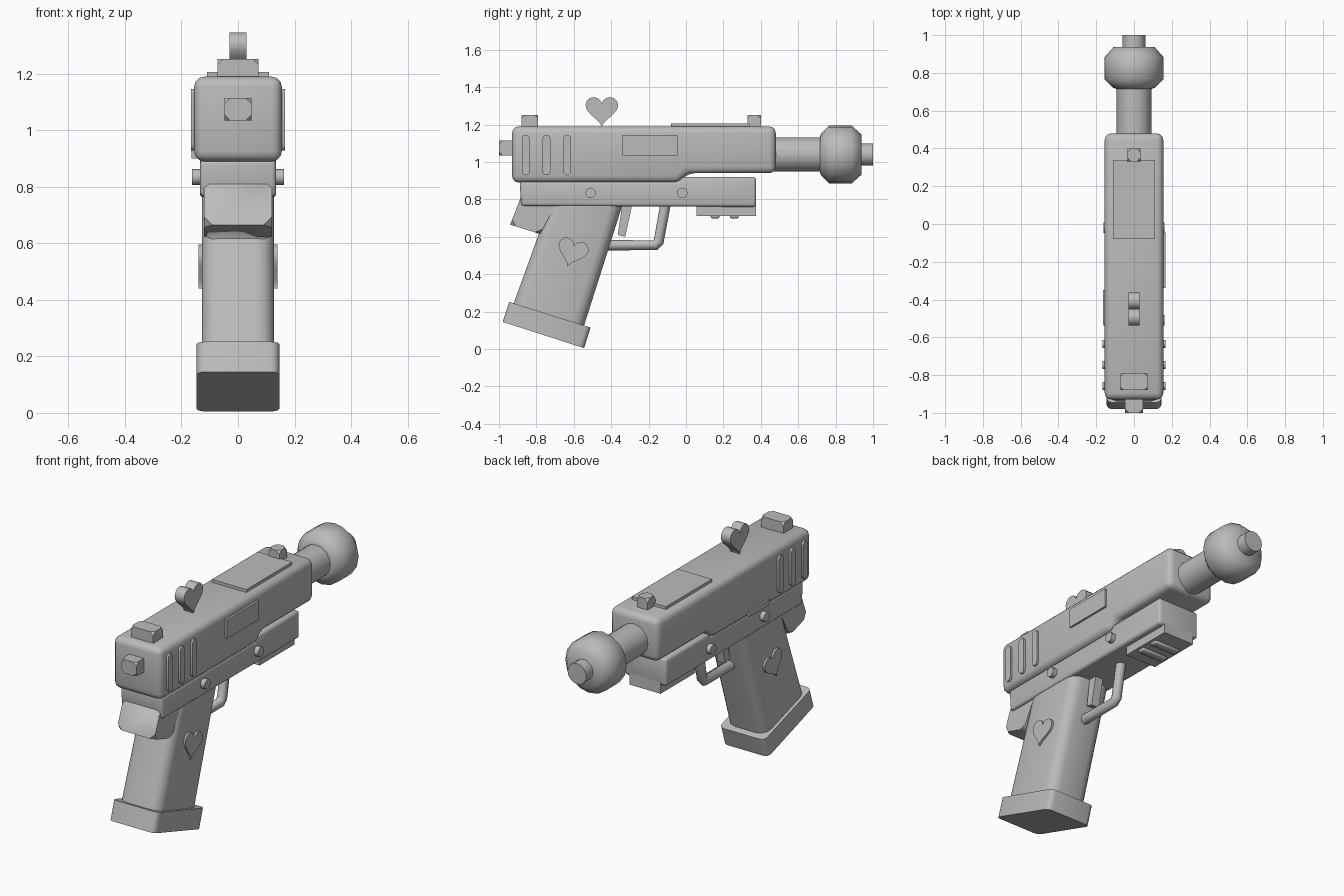
import bpy, bmesh, math
from mathutils import Vector, Matrix

old = bpy.data.objects.get("Cube")
if old:
    bpy.data.objects.remove(old, do_unlink=True)

grey = bpy.data.materials.new("plain grey")
grey.use_nodes = True
grey.diffuse_color = (0.5, 0.5, 0.5, 1)
grey.node_tree.nodes["Principled BSDF"].inputs["Base Color"].default_value = (0.5, 0.5, 0.5, 1)


def finish(bm, name, angle=50):
    bmesh.ops.recalc_face_normals(bm, faces=bm.faces)
    mesh = bpy.data.meshes.new(name)
    bm.to_mesh(mesh)
    bm.free()
    mesh.materials.append(grey)
    ob = bpy.data.objects.new(name, mesh)
    bpy.context.collection.objects.link(ob)
    bpy.ops.object.select_all(action='DESELECT')
    ob.select_set(True)
    bpy.context.view_layer.objects.active = ob
    bpy.ops.object.shade_smooth_by_angle(angle=math.radians(angle))
    return ob


def prism(name, profile, x0, x1, bevel=0, mode="all", along=None, segments=3):
    """Side outline (y, z) extruded across x, with optional rounding."""
    bm = bmesh.new()
    face = bm.faces.new([bm.verts.new((x0, y, z)) for y, z in profile])
    ext = bmesh.ops.extrude_face_region(bm, geom=[face])
    new = [v for v in ext["geom"] if isinstance(v, bmesh.types.BMVert)]
    bmesh.ops.translate(bm, verts=new, vec=(x1 - x0, 0, 0))
    bmesh.ops.recalc_face_normals(bm, faces=bm.faces)
    if bevel and mode == "corners":
        bmesh.ops.bevel(bm, geom=bm.verts[:], offset=bevel, segments=1, affect='VERTICES')
    elif bevel:
        edges = bm.edges[:]
        if along:
            d = Vector((0, *along)).normalized()
            edges = [e for e in edges
                     if abs((e.verts[1].co - e.verts[0].co).normalized().dot(d)) > 0.95]
        bmesh.ops.bevel(bm, geom=edges, offset=bevel, segments=segments,
                        profile=0.5, affect='EDGES', clamp_overlap=True)
    return finish(bm, name)


def box(name, x0, x1, y0, y1, z0, z1, bevel=0, mode="all", segments=2):
    return prism(name, [(y0, z0), (y1, z0), (y1, z1), (y0, z1)], x0, x1, bevel, mode,
                 segments=segments)


def lathe(name, profile, z, sides=16):
    """Rings of (y, radius) around the barrel axis."""
    bm = bmesh.new()
    rings = []
    for y, r in profile:
        rings.append([bm.verts.new((r * math.cos(2 * math.pi * i / sides), y,
                                    z + r * math.sin(2 * math.pi * i / sides)))
                      for i in range(sides)])
    for a, b in zip(rings, rings[1:]):
        for i in range(sides):
            j = (i + 1) % sides
            bm.faces.new((a[i], a[j], b[j], b[i]))
    bm.faces.new(rings[0])
    bm.faces.new(rings[-1])
    return finish(bm, name, 60)


def heart(name, cy, cz, size, x0, x1, tilt=0, bevel=0.01):
    pts = []
    for i in range(28):
        t = 2 * math.pi * i / 28
        u = 16 * math.sin(t) ** 3 / 32
        v = (13 * math.cos(t) - 5 * math.cos(2 * t) - 2 * math.cos(3 * t)
             - math.cos(4 * t) + 2.5) / 32
        c, s = math.cos(tilt), math.sin(tilt)
        pts.append((cy + size * (u * c - v * s), cz + size * (u * s + v * c)))
    return prism(name, pts, x0, x1)


def pin(name, y, z, radius, half):
    bm = bmesh.new()
    bmesh.ops.create_cone(bm, cap_ends=True, segments=12, radius1=radius, radius2=radius,
                          depth=2 * half, matrix=Matrix.Rotation(math.pi / 2, 4, 'Y'))
    bmesh.ops.translate(bm, verts=bm.verts, vec=(0, y, z))
    return finish(bm, name)


# Upper body and sights
prism("slide", [(-0.93, 0.89), (-0.04, 0.89), (0.01, 0.94), (0.48, 0.94), (0.48, 1.19),
                (-0.93, 1.19)], -0.155, 0.155, 0.045)
box("top_plate", -0.11, 0.11, -0.08, 0.34, 1.17, 1.207)
box("rear_sight", -0.072, 0.072, -0.88, -0.79, 1.17, 1.252, 0.02, "corners")
box("front_sight", -0.034, 0.034, 0.33, 0.4, 1.17, 1.252, 0.02, "corners")
box("rear_knob", -0.047, 0.047, -1.0, -0.9, 1.035, 1.115, 0.02, "corners")
box("side_port", 0.13, 0.167, -0.34, -0.045, 1.035, 1.145)
box("side_lever", -0.165, -0.13, -0.53, -0.35, 0.9, 0.932)
heart("top_heart", -0.45, 1.268, 0.175, -0.03, 0.03)

# Raised grip ribs on both sides
for side, s in (("left", 1), ("right", -1)):
    for i in range(3):
        y = -0.857 + i * 0.111
        outline = [(y + 0.021 * math.cos(a), z + 0.021 * math.sin(a))
                   for z, start in ((1.125, 0), (0.95, math.pi))
                   for a in [start + math.pi * k / 6 for k in range(7)]]
        prism(f"{side}_rib_{i + 1}", outline, s * 0.13, s * 0.167)

# Barrel, bulb and tip
lathe("barrel", [(0.44, 0.092), (0.74, 0.092)], 1.04)
lathe("muzzle_bulb", [(0.716, 0.095), (0.722, 0.112), (0.765, 0.155), (0.885, 0.155),
                      (0.938, 0.108)], 1.04)
lathe("muzzle_tip", [(0.92, 0.06), (1.0, 0.06)], 1.04)

# Lower frame
prism("frame", [(-0.88, 0.765), (0.375, 0.76), (0.375, 0.92), (-0.02, 0.92), (-0.04, 0.895),
                (-0.89, 0.895)], -0.135, 0.135, 0.03)
box("rail_block", -0.1, 0.1, 0.055, 0.375, 0.712, 0.78)
for i in range(2):
    y = 0.155 + i * 0.103
    box(f"rail_rib_{i + 1}", -0.085, 0.085, y - 0.024, y + 0.024, 0.698, 0.73, 0.01)
for name, y in (("rear_pin", -0.51), ("front_pin", -0.02)):
    pin(name, y, 0.835, 0.028, 0.162)
prism("rear_tang", [(-0.88, 0.82), (-0.94, 0.665), (-0.78, 0.615), (-0.68, 0.8)],
      -0.12, 0.12, 0.03, "corners")

# Handle
lean = (0.21, 0.62)
prism("handle", [(-0.72, 0.8), (-0.33, 0.8), (-0.55, 0.11), (-0.93, 0.22)],
      -0.128, 0.128, 0.06, along=lean)
prism("handle_base", [(-0.945, 0.252), (-0.51, 0.115), (-0.545, 0.005), (-0.98, 0.145)],
      -0.146, 0.146, 0.03, along=lean)
heart("handle_heart", -0.611, 0.512, 0.165, -0.14, 0.14, -0.3)

# Trigger and guard
prism("trigger", [(-0.34, 0.78), (-0.29, 0.76), (-0.325, 0.6), (-0.365, 0.61)], -0.025, 0.025)
curve = bpy.data.curves.new("guard_path", 'CURVE')
curve.dimensions = '3D'
curve.bevel_depth = 0.028
curve.bevel_resolution = 2
curve.use_fill_caps = True
spline = curve.splines.new('POLY')
path = [(-0.105, 0.8), (-0.146, 0.575), (-0.165, 0.555), (-0.45, 0.555)]
spline.points.add(len(path) - 1)
for p, (y, z) in zip(spline.points, path):
    p.co = (0, y, z, 1)
guard = bpy.data.objects.new("trigger_guard", curve)
curve.materials.append(grey)
bpy.context.collection.objects.link(guard)
